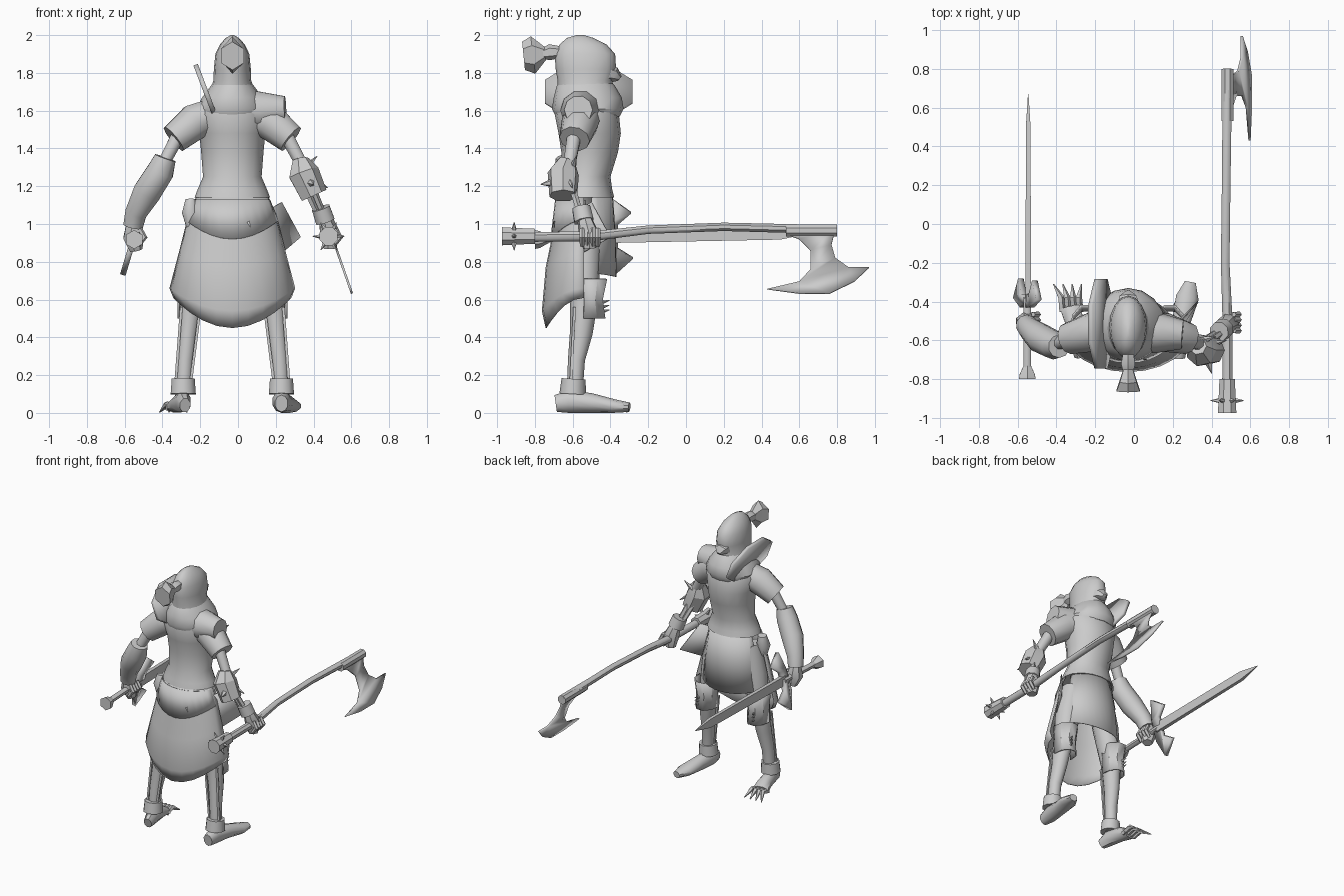
import bpy
import math
from mathutils import Vector

cube = bpy.data.objects.get("Cube")
if cube:
    bpy.data.objects.remove(cube)

grey = bpy.data.materials.new("plain_grey")
grey.use_nodes = True
colour = (0.6, 0.6, 0.6, 1)
grey.diffuse_color = colour
grey.node_tree.nodes["Principled BSDF"].inputs["Base Color"].default_value = colour

MIDDLE = -0.03  # body centre line in x


def make(name, verts, faces, sharp=45, thick=0):
    mesh = bpy.data.meshes.new(name)
    mesh.from_pydata([tuple(v) for v in verts], [], faces)
    mesh.materials.append(grey)
    mesh.shade_smooth()
    mesh.set_sharp_from_angle(angle=math.radians(sharp))
    obj = bpy.data.objects.new(name, mesh)
    bpy.context.collection.objects.link(obj)
    if thick:
        solid = obj.modifiers.new("thickness", 'SOLIDIFY')
        solid.thickness = thick
        solid.offset = 0
    return obj


def skin(name, rows, closed=True, sharp=45, thick=0):
    """Join equal rows of points into a surface, capped when closed."""
    count = len(rows[0])
    verts = [p for row in rows for p in row]
    faces = []
    for r in range(len(rows) - 1):
        for i in range(count if closed else count - 1):
            j = (i + 1) % count
            a, b = r * count, (r + 1) * count
            faces.append((a + i, a + j, b + j, b + i))
    if closed:
        faces.append(tuple(reversed(range(count))))
        faces.append(tuple(range(len(verts) - count, len(verts))))
    return make(name, verts, faces, sharp, thick)


def tube(name, points, radii, sides=8, sharp=45):
    """Sweep an ellipse (side radius, other radius) along points."""
    points = [Vector(p) for p in points]
    whole = (points[-1] - points[0]).normalized()
    ref = Vector((0, 0, 1)) if abs(whole.y) > 0.75 else Vector((0, 1, 0))
    rows = []
    for i, p in enumerate(points):
        ahead = (points[min(i + 1, len(points) - 1)] - points[max(i - 1, 0)]).normalized()
        side = ref.cross(ahead).normalized()
        up = ahead.cross(side)
        ra, rb = radii[i] if isinstance(radii[i], tuple) else (radii[i], radii[i])
        turns = [math.tau * (k + 0.5) / sides for k in range(sides)]
        rows.append([p + side * ra * math.cos(t) + up * rb * math.sin(t) for t in turns])
    return skin(name, rows, True, sharp)


def loft(name, rings, sides=16):
    """Stack level ellipses given as (z, x radius, y radius, y centre)."""
    turns = [math.tau * k / sides for k in range(sides)]
    skin(name, [[(MIDDLE + rx * math.cos(t), cy + ry * math.sin(t), z) for t in turns]
                for z, rx, ry, cy in rings])


def spike(name, base, tip, radius, sides=5):
    tube(name, [base, tip], [radius, 0.002], sides, 30)


def plate(name, outline, thick=0.008):
    make(name, outline, [tuple(range(len(outline)))], 30, thick)


def slanted(outline, x, z0, lean):
    """Lift a (y, z) outline onto a plane leaning in x."""
    return [(x + lean * (z - z0), y, z) for y, z in outline]


def skirt(name, start, end, levels, hem, sides=12):
    """Open cloth arc; levels are (z, x radius, y radius), hem lowers the last."""
    rows = []
    for n, (z, rx, ry) in enumerate(levels):
        share = n / (len(levels) - 1)
        row = []
        for k in range(sides + 1):
            t = math.radians(start + (end - start) * k / sides)
            drop = hem * share * abs(math.sin(t)) ** 2
            row.append((MIDDLE + rx * math.cos(t), -0.54 + ry * math.sin(t), z - drop))
        rows.append(row)
    skin(name, rows, False, 45, 0.006)


# Torso, scarf and hooded head
loft("jacket", [(1.14, .2, .155, -.535), (1.18, .185, .145, -.535), (1.25, .155, .13, -.53),
                (1.38, .165, .15, -.51), (1.48, .175, .165, -.51), (1.58, .2, .17, -.525),
                (1.66, .16, .14, -.53), (1.72, .1, .1, -.54)])
loft("scarf", [(1.57, .17, .17, -.52), (1.61, .19, .19, -.52), (1.67, .16, .18, -.52),
               (1.73, .115, .155, -.53), (1.76, .09, .13, -.53)])
loft("hood", [(1.7, .12, .15, -.53), (1.76, .1, .145, -.535), (1.82, .098, .16, -.53),
              (1.9, .09, .16, -.535), (1.95, .066, .125, -.545), (1.985, .035, .07, -.56),
              (2, .008, .02, -.56)])
tube("face_mask", [(MIDDLE, -.44, 1.8), (MIDDLE, -.375, 1.79), (MIDDLE, -.35, 1.77)],
     [(.07, .05), (.05, .04), .015], 6)

# Tied hair behind the head
tube("hair_knot", [(MIDDLE, -.66, 1.91), (MIDDLE, -.72, 1.91), (MIDDLE, -.76, 1.9)],
     [.03, .042, .03], 6)
tube("hair_tail", [(MIDDLE, -.74, 1.905), (MIDDLE, -.81, 1.895), (MIDDLE, -.86, 1.89)],
     [(.025, .03), (.05, .1), (.07, .075)], 6, 30)

# Shoulder disc on one side, cloth guard on the other
disc = [(-.515 + .25 * math.cos(math.tau * (k + .5) / 8), 1.7 + .155 * math.sin(math.tau * (k + .5) / 8))
        for k in range(8)]
plate("shoulder_disc", slanted(disc, -.17, 1.7, -.38), .025)
tube("shoulder_guard", [(0, -.55, 1.6), (.12, -.56, 1.6), (.25, -.57, 1.605)], [.12, .105, .075], 10)

# Skirt layers around the hips
skirt("back_skirt", 180, 360, [(1.14, .19, .14), (1.05, .23, .15), (.85, .28, .2), (.66, .33, .22), (.61, .31, .2)], .16)
skirt("front_skirt", 15, 165, [(1.15, .18, .15), (.95, .21, .165), (.74, .235, .17)], .02)
skirt("back_sash", 190, 350, [(1.13, .2, .15), (1.02, .245, .175)], .1)
tube("hip_pouch", [(-.25, -.56, 1.13), (-.25, -.57, 1.06), (-.25, -.57, .98)], [.03, .05, .025])
plate("hip_plate", [(.05, -.7, 1.01), (.23, -.5, 1.115), (.33, -.4, .93), (.16, -.66, .785)])

# Sleeves and legs, repeated on both sides
for label, s in (("right", -1), ("left", 1)):
    def at(x, y, z):
        return (MIDDLE + s * x, y, z)

    tube(label + "_sleeve", [at(.1, -.54, 1.58), at(.2, -.56, 1.54), at(.31, -.59, 1.45)], [.09, .1, .082], 10)
    tube(label + "_upper_arm", [at(.28, -.59, 1.48), at(.375, -.62, 1.3)], [.04, .034])
    tube(label + "_leg", [at(.12, -.54, 1.05), at(.17, -.54, .85), at(.215, -.54, .6), at(.235, -.555, .42),
                          at(.25, -.58, .28), at(.26, -.59, .1)],
         [.09, .09, (.065, .075), (.052, .06), .045, .042], 10)
    tube(label + "_ankle_cuff", [at(.26, -.595, .18), at(.26, -.6, .1)], [.064, .07], 10)
    # Knee guard wraps the front of the leg
    rows = [[at(.215 + rx * math.cos(t), -.525 + ry * math.sin(t), z)
             for t in [math.radians(a) for a in range(-10, 191, 40)]]
            for z, rx, ry in ((.71, .08, .11), (.6, .072, .085), (.5, .072, .1))]
    skin(label + "_knee_guard", rows, False, 30, .01)
    for n in range(3):
        z = .535 + n * .025
        spike(label + "_knee_spike", at(.23, -.45, z), at(.24, -.405, z + .01), .012)
    for n in (-1, 1):
        tube(label + "_shin_strap", [at(.22 + n * .05, -.59, .56), at(.26 + n * .04, -.61, .16)], [.01, .01], 4)

# Shoe on one foot
tube("shoe", [(.23, -.69, .05), (.23, -.62, .06), (.245, -.5, .052), (.275, -.38, .036), (.29, -.3, .03)],
     [(.035, .045), (.05, .06), (.05, .052), (.062, .036), (.03, .025)], 10)

# Clawed bare foot on the other
tube("bare_foot", [(-.28, -.68, .04), (-.29, -.62, .06), (-.31, -.5, .05), (-.325, -.43, .03)],
     [(.03, .04), (.042, .06), (.05, .05), (.06, .03)])
for n in range(4):
    root = -.37 + n * .03
    tip = -.415 + n * .048
    tube("toe_claw", [(root, -.45, .025), (root - .005, -.38, .045), (tip, -.31, .004)], [.018, .018, .003], 5)

# Sword arm with a thick bracer
tube("bracer", [(-.385, -.63, 1.35), (-.41, -.625, 1.28), (-.48, -.59, 1.17), (-.54, -.54, 1.06), (-.555, -.52, .99)],
     [.06, .075, .078, .06, .055], 10)
tube("sword_hand", [(-.555, -.52, 1), (-.555, -.51, .93), (-.54, -.5, .86)], [.04, .058, .035], 7)

# Axe arm with a spiked elbow cap and bare bones
tube("elbow_cap", [(.33, -.63, 1.34), (.345, -.65, 1.27), (.4, -.65, 1.15)], [.045, .085, .075], 7, 25)
spike("elbow_spike", (.4, -.62, 1.24), (.475, -.6, 1.19), .02)
spike("elbow_spike", (.36, -.6, 1.3), (.42, -.58, 1.36), .02)
spike("elbow_spike", (.38, -.69, 1.22), (.4, -.77, 1.21), .03)
for n in (-1, 1):
    tube("forearm_bone", [(.35 + n * .02, -.62, 1.25), (.45 + n * .015, -.55, 1.02)], [.02, .016], 5)
tube("wrist_cuff", [(.438, -.555, 1.085), (.462, -.54, 1.015)], [.052, .055], 8)
tube("axe_hand", [(.46, -.54, 1.04), (.485, -.515, .95), (.485, -.51, .87)], [.035, .056, .035], 7)

# Fingers closed round each handle
for label, x in (("sword", -.55), ("axe", .485)):
    for n in range(4):
        y = -.55 + n * .028
        tube(label + "_finger", [(x + .03, y, .975), (x + .055, y, .93), (x + .02, y, .885)], [.013, .016, .012], 5)

# Sword
tube("sword_grip", [(-.55, -.78, .92), (-.55, -.38, .935)], [.022, .022])
tube("sword_pommel", [(-.55, -.8, .918), (-.55, -.775, .918), (-.55, -.73, .92)], [.05, .045, .022], 6, 30)
tube("sword_blade", [(-.545, -.4, .935), (-.545, .5, .95), (-.545, .67, .955)],
     [(.02, .05), (.017, .046), (.002, .002)], 4, 20)
plate("sword_guard", slanted([(-.39, 1.13), (-.29, 1.06), (-.36, 1), (-.36, .87), (-.28, .82), (-.38, .73),
                              (-.43, .85), (-.43, 1)], -.55, .93, .3), .03)

# Long axe
tube("axe_shaft", [(.48, -.95, .93), (.482, -.5, .935), (.47, -.2, .97), (.475, .2, .985), (.482, .8, .97)],
     [.028, .028, .024, .024, .026])
tube("axe_butt", [(.48, -.975, .935), (.48, -.95, .935), (.48, -.8, .935)], [.052, .05, .043], 8, 30)
tube("axe_collar", [(.482, .53, .965), (.482, .8, .965)], [.034, .034], 8, 30)
for k in range(6):
    t = math.tau * k / 6
    out = Vector((math.cos(t), 0, math.sin(t)))
    base = Vector((.48, -.91, .935))
    spike("butt_spike", base + out * .04, base + out * .085, .014)
plate("axe_blade", slanted([(.53, .945), (.6, .92), (.66, .86), (.66, .76), (.6, .695), (.43, .655), (.6, .632),
                            (.76, .632), (.89, .695), (.97, .77), (.86, .77), (.79, .82), (.77, .89), (.79, .97)],
                           .485, .97, -.35), .012)
